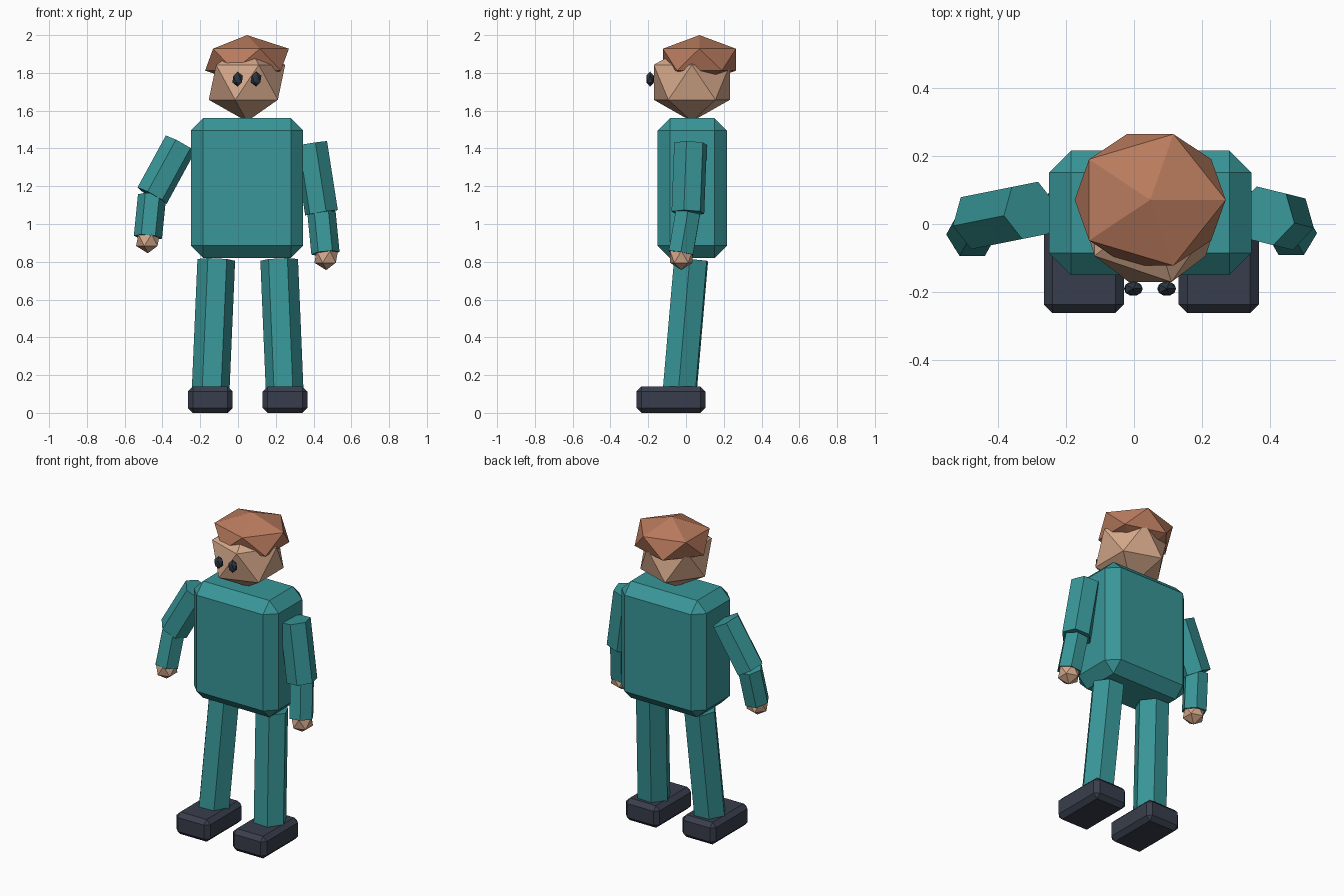
import bpy
from math import radians
from mathutils import Vector

cube = bpy.data.objects.get("Cube")
if cube:
    bpy.data.objects.remove(cube, do_unlink=True)


def material(name, rgb):
    m = bpy.data.materials.new(name)
    m.use_nodes = True
    m.diffuse_color = (*rgb, 1)
    m.node_tree.nodes["Principled BSDF"].inputs["Base Color"].default_value = (*rgb, 1)
    return m


TEAL = material("teal cloth", (0.04, 0.305, 0.314))
SKIN = material("skin", (0.66, 0.39, 0.255))
HAIR = material("auburn hair", (0.49, 0.2, 0.112))
SHOE = material("charcoal shoe", (0.04, 0.048, 0.072))
EYE = material("dark eye", (0.025, 0.037, 0.054))


def finish(name, mat):
    ob = bpy.context.object
    ob.name = name
    ob.data.materials.append(mat)
    return ob


def box(name, centre, size, bevel, mat):
    """Box with a single flat chamfer."""
    bpy.ops.mesh.primitive_cube_add(size=1, location=centre)
    ob = finish(name, mat)
    ob.scale = size
    bpy.ops.object.transform_apply(location=False, rotation=False, scale=True)
    mod = ob.modifiers.new("chamfer", 'BEVEL')
    mod.width = bevel
    mod.segments = 1


def ball(name, centre, radii, mat):
    """Twenty-sided faceted ball."""
    bpy.ops.mesh.primitive_ico_sphere_add(subdivisions=1, radius=1, location=centre)
    finish(name, mat).scale = radii


def limb(name, start, end, radius, mat):
    """Six-sided prism between two joints."""
    a, b = Vector(start), Vector(end)
    bpy.ops.mesh.primitive_cylinder_add(vertices=6, radius=radius, depth=(b - a).length,
                                        location=(a + b) / 2)
    ob = finish(name, mat)
    ob.rotation_euler = (b - a).to_track_quat('Z', 'Y').to_euler()


# Torso and head
MID = 0.0475
box("torso", (MID, 0.033, 1.19), (0.595, 0.366, 0.74), 0.065, TEAL)
ball("head", (MID, 0.031, 1.75), (0.226, 0.237, 0.207), SKIN)
ball("hair", (MID, 0.071, 1.87), (0.248, 0.227, 0.13), HAIR)
for side, x in (("right", -0.002), ("left", 0.096)):
    ball(side + "_eye", (x, -0.19, 1.767), (0.031, 0.024, 0.04), EYE)

# Legs and shoes
for side, hip, foot in (("right", -0.115, -0.147), ("left", 0.218, 0.249)):
    limb(side + "_leg", (hip, 0.027, 0.81), (foot, -0.037, 0.07), 0.1, TEAL)
    box(side + "_shoe", (foot, -0.08, 0.07), (0.236, 0.364, 0.14), 0.026, SHOE)

# Arms and hands: shoulder, elbow, wrist, hand
ARMS = {
    "right": ((-0.305, 0.04, 1.425), (-0.455, 0.01, 1.15), (-0.477, -0.03, 0.93), (-0.477, -0.035, 0.915)),
    "left": ((0.385, 0.024, 1.425), (0.442, 0.01, 1.06), (0.463, -0.027, 0.845), (0.467, -0.025, 0.826)),
}
for side, (shoulder, elbow, wrist, palm) in ARMS.items():
    limb(side + "_upper_arm", shoulder, elbow, 0.09, TEAL)
    limb(side + "_forearm", elbow, wrist, 0.075, TEAL)
    ball(side + "_hand", palm, (0.07, 0.07, 0.07), SKIN)
